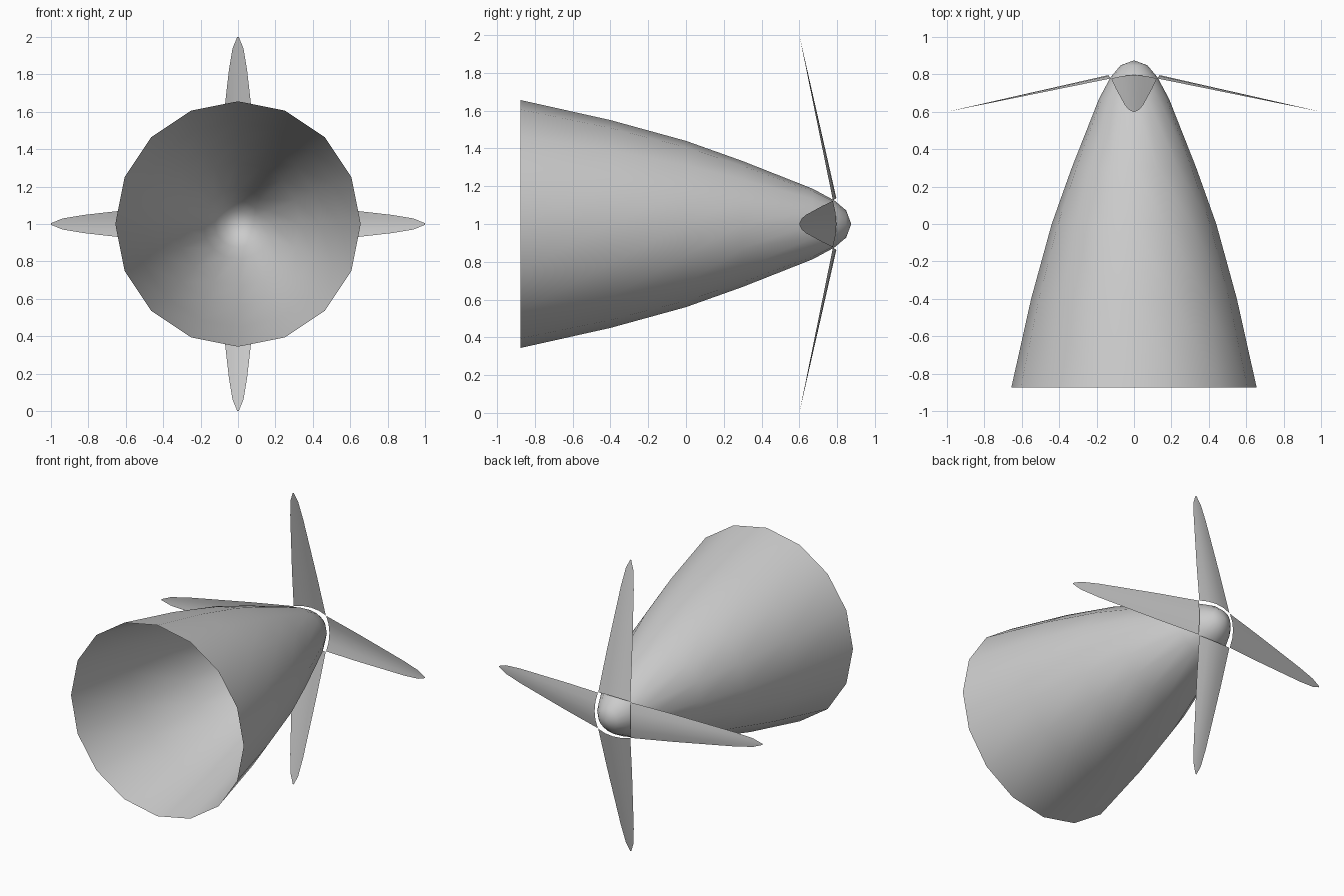
import bpy, bmesh, math
from mathutils import Vector, Matrix

if "Cube" in bpy.data.objects:
    bpy.data.objects.remove(bpy.data.objects["Cube"])

SIDES = 16
CENTRE = Vector((0, 0, 1))


def finish(bm, name, angle):
    bmesh.ops.recalc_face_normals(bm, faces=bm.faces)
    mesh = bpy.data.meshes.new(name)
    bm.to_mesh(mesh)
    bm.free()
    ob = bpy.data.objects.new(name, mesh)
    ob.location = CENTRE
    bpy.context.collection.objects.link(ob)
    bpy.ops.object.select_all(action='DESELECT')
    ob.select_set(True)
    bpy.context.view_layer.objects.active = ob
    bpy.ops.object.shade_smooth_by_angle(angle=math.radians(angle))
    return ob


# Open bell-shaped shell with a rounded nose: (radius, y)
profile = [(0.656, -0.875), (0.55, -0.40), (0.44, 0.0), (0.333, 0.30),
           (0.187, 0.67), (0.125, 0.785), (0.072, 0.848)]
bm = bmesh.new()
rings = []
for r, y in profile:
    rings.append([bm.verts.new((r * math.cos(2 * math.pi * i / SIDES), y,
                                r * math.sin(2 * math.pi * i / SIDES)))
                  for i in range(SIDES)])
for a, b in zip(rings, rings[1:]):
    for i in range(SIDES):
        j = (i + 1) % SIDES
        bm.faces.new((a[i], a[j], b[j], b[i]))
tip = bm.verts.new((0, 0.875, 0))
for i in range(SIDES):
    bm.faces.new((rings[-1][i], rings[-1][(i + 1) % SIDES], tip))
finish(bm, "bell_shell", 60)

# Four thin arched blades, swept back: (radius, half width)
outline = [(0.125, 0.122), (0.40, 0.096), (0.66, 0.067),
           (0.82, 0.049), (0.94, 0.029), (1.0, 0.004)]
COLS = (-1, -0.5, 0, 0.5, 1)
for k, side in enumerate(("top", "right", "bottom", "left")):
    turn = Matrix.Rotation(k * math.pi / 2, 4, 'Y')
    bm = bmesh.new()
    rows = []
    for r, w in outline:
        t = (r - 0.125) / 0.875
        row = []
        for u in COLS:
            arch = (1 - u * u) * (1 - t)
            p = Vector((u * w, 0.778 - 0.178 * t + 0.018 * arch, r + 0.012 * arch))
            row.append(bm.verts.new(turn @ p))
        rows.append(row)
    for a, b in zip(rows, rows[1:]):
        for i in range(len(COLS) - 1):
            bm.faces.new((a[i], a[i + 1], b[i + 1], b[i]))
    finish(bm, "blade_" + side, 60)
